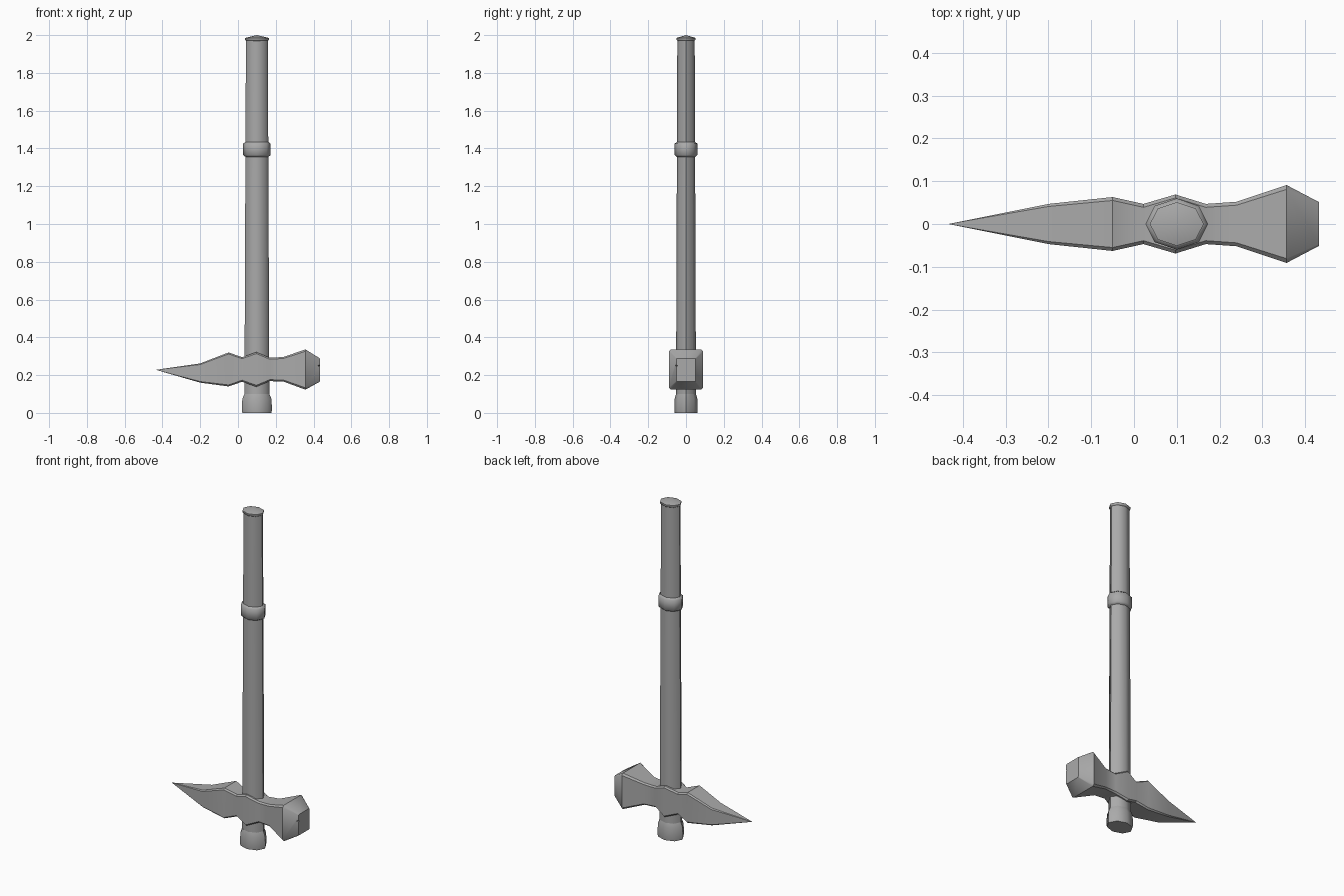
import bpy, bmesh, math
from math import radians, cos, sin, tau

if "Cube" in bpy.data.objects:
    bpy.data.objects.remove(bpy.data.objects["Cube"], do_unlink=True)

steel = bpy.data.materials.new("plain_grey")
steel.use_nodes = True
GREY = (0.4, 0.4, 0.4, 1)
steel.diffuse_color = GREY
steel.node_tree.nodes["Principled BSDF"].inputs["Base Color"].default_value = GREY

AXIS_X = 0.1


def loft(name, rings, smooth_angle):
    """Skin a list of rings; a ring of one point closes to a tip."""
    bm = bmesh.new()
    loops = [[bm.verts.new(p) for p in ring] for ring in rings]
    for a, b in zip(loops, loops[1:]):
        n = max(len(a), len(b))
        for i in range(n):
            j = (i + 1) % n
            if len(a) == 1:
                bm.faces.new((a[0], b[j], b[i]))
            elif len(b) == 1:
                bm.faces.new((a[i], a[j], b[0]))
            else:
                bm.faces.new((a[i], a[j], b[j], b[i]))
    for end in (loops[0], loops[-1]):
        if len(end) > 1:
            bm.faces.new(end)
    bmesh.ops.recalc_face_normals(bm, faces=bm.faces)
    mesh = bpy.data.meshes.new(name)
    bm.to_mesh(mesh)
    bm.free()
    mesh.materials.append(steel)
    ob = bpy.data.objects.new(name, mesh)
    bpy.context.collection.objects.link(ob)
    bpy.ops.object.select_all(action='DESELECT')
    ob.select_set(True)
    bpy.context.view_layer.objects.active = ob
    bpy.ops.object.shade_smooth_by_angle(angle=radians(smooth_angle))
    return ob


def octagon(rx, ry, z):
    if rx == 0:
        return [(AXIS_X, 0, z)]
    return [(AXIS_X + rx * cos(i * tau / 8), ry * sin(i * tau / 8), z) for i in range(8)]


def turned(name, profile):
    return loft(name, [octagon(*p) for p in profile], 50)


# Handle: tapered oval octagon shaft with butt, collar and domed cap
turned("shaft", [(0.066, 0.053, 0.05), (0.058, 0.046, 1.98)])
turned("butt", [(0.077, 0.06, 0), (0.08, 0.062, 0.02), (0.077, 0.06, 0.075), (0.066, 0.053, 0.1)])
turned("collar", [(0.06, 0.048, 1.355), (0.073, 0.06, 1.365),
                  (0.073, 0.06, 1.425), (0.06, 0.048, 1.435)])
turned("end_cap", [(0.057, 0.046, 1.97), (0.063, 0.051, 1.975),
                   (0.063, 0.051, 1.985), (0, 0, 2)])


def section(x, y, low, high, c):
    """Rectangle across the head with chamfered corners."""
    return [(x, y, low + c), (x, y, high - c), (x, y - c, high), (x, c - y, high),
            (x, -y, high - c), (x, -y, low + c), (x, c - y, low), (x, y - c, low)]


# Head: spike, eye around the shaft, neck and flared hammer
stations = [
    (-0.2, 0.047, 0.16, 0.262, 0.006),
    (-0.05, 0.063, 0.14, 0.32, 0.008),
    (0.022, 0.047, 0.165, 0.295, 0.008),
    (0.097, 0.069, 0.138, 0.322, 0.008),
    (0.168, 0.047, 0.168, 0.292, 0.008),
    (0.24, 0.052, 0.166, 0.296, 0.008),
    (0.357, 0.091, 0.123, 0.336, 0.01),
    (0.433, 0.051, 0.165, 0.289, 0.004),
]
head = loft("hammer_head", [[(-0.435, 0, 0.228)]] + [section(*s) for s in stations], 40)

# Small chip in the edge of the striking face
chip = loft("chip_cutter", [[(0.412, -0.049, 0.25)],
            [(0.45, -0.08, 0.243), (0.45, -0.035, 0.246), (0.45, -0.06, 0.26)]], 0)
chip.hide_render = True
chip.hide_set(True)
chip.display_type = 'WIRE'
cut = head.modifiers.new("chip", 'BOOLEAN')
cut.operation = 'DIFFERENCE'
cut.object = chip
